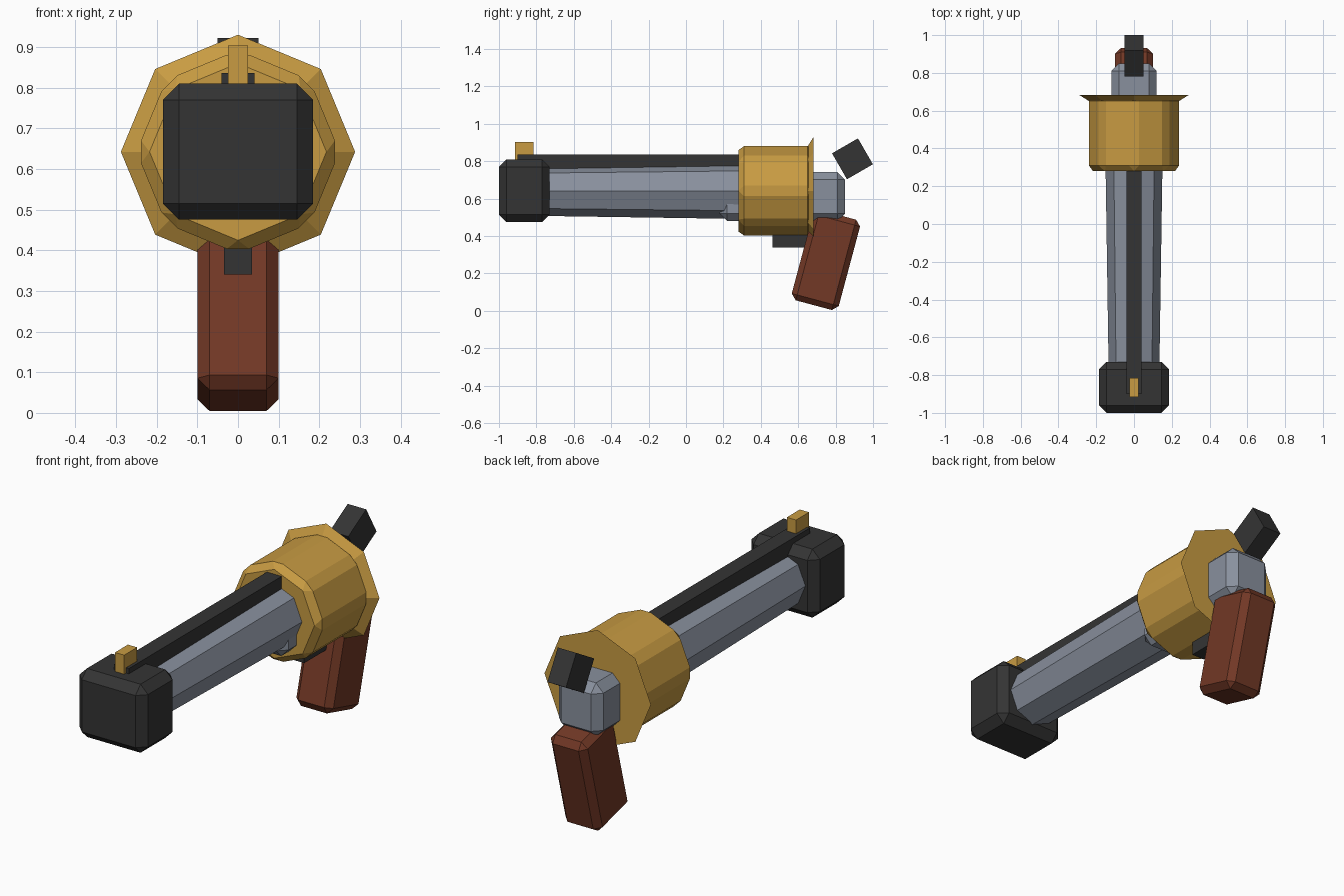
import bpy
import math

cube = bpy.data.objects.get("Cube")
if cube:
    bpy.data.objects.remove(cube, do_unlink=True)


def material(name, rgb):
    mat = bpy.data.materials.new(name)
    mat.use_nodes = True
    colour = (*rgb, 1)
    mat.diffuse_color = colour
    mat.node_tree.nodes["Principled BSDF"].inputs["Base Color"].default_value = colour
    return mat


brass = material("brass", (0.58, 0.33, 0.055))
steel = material("steel grey", (0.25, 0.28, 0.34))
black = material("black metal", (0.034, 0.034, 0.034))
wood = material("red brown wood", (0.17, 0.04, 0.019))


def finish(name, mat, bevel):
    obj = bpy.context.object
    obj.name = obj.data.name = name
    obj.data.materials.append(mat)
    if bevel:
        mod = obj.modifiers.new("chamfer", "BEVEL")
        mod.width = bevel
        mod.segments = 1
        mod.limit_method = "ANGLE"
    return obj


def box(name, mat, x, y, z, bevel=0, tilt=0):
    """Box spanning x either side of the middle, with y and z ranges."""
    bpy.ops.mesh.primitive_cube_add(size=1, location=(0, sum(y) / 2, sum(z) / 2))
    obj = bpy.context.object
    obj.scale = (2 * x, y[1] - y[0], z[1] - z[0])
    bpy.ops.object.transform_apply(location=False, rotation=False, scale=True)
    obj.rotation_euler.x = math.radians(tilt)
    return finish(name, mat, bevel)


def octagon(name, mat, y, front, back, bevel=0):
    """Eight-sided tube along y with a corner at the top."""
    bpy.ops.mesh.primitive_cone_add(
        vertices=8, radius1=back, radius2=front, depth=y[1] - y[0],
        location=(0, sum(y) / 2, 0.642), rotation=(math.pi / 2, 0, 0))
    return finish(name, mat, bevel)


# Barrel with its muzzle block, top rib and front sight
octagon("barrel", steel, (-0.85, 0.4), 0.133, 0.152)
box("muzzle_block", black, 0.185, (-1, -0.73), (0.475, 0.81), 0.04)
box("top_rib", black, 0.04, (-0.9, 0.32), (0.74, 0.836))
box("front_sight", brass, 0.025, (-0.915, -0.815), (0.8, 0.903))

# Drum with a flared rear rim
octagon("drum", brass, (0.28, 0.68), 0.25, 0.25, 0.03)
octagon("drum_rim", brass, (0.63, 0.682), 0.205, 0.288)

# Frame, trigger, hammer and grip
box("frame", steel, 0.12, (0.18, 0.85), (0.48, 0.742), 0.04)
box("trigger", black, 0.034, (0.463, 0.68), (0.34, 0.45))
box("hammer", black, 0.05, (0.81, 0.97), (0.733, 0.893), tilt=30)
box("grip", wood, 0.1, (0.618, 0.878), (0.022, 0.522), 0.03, tilt=-15)
